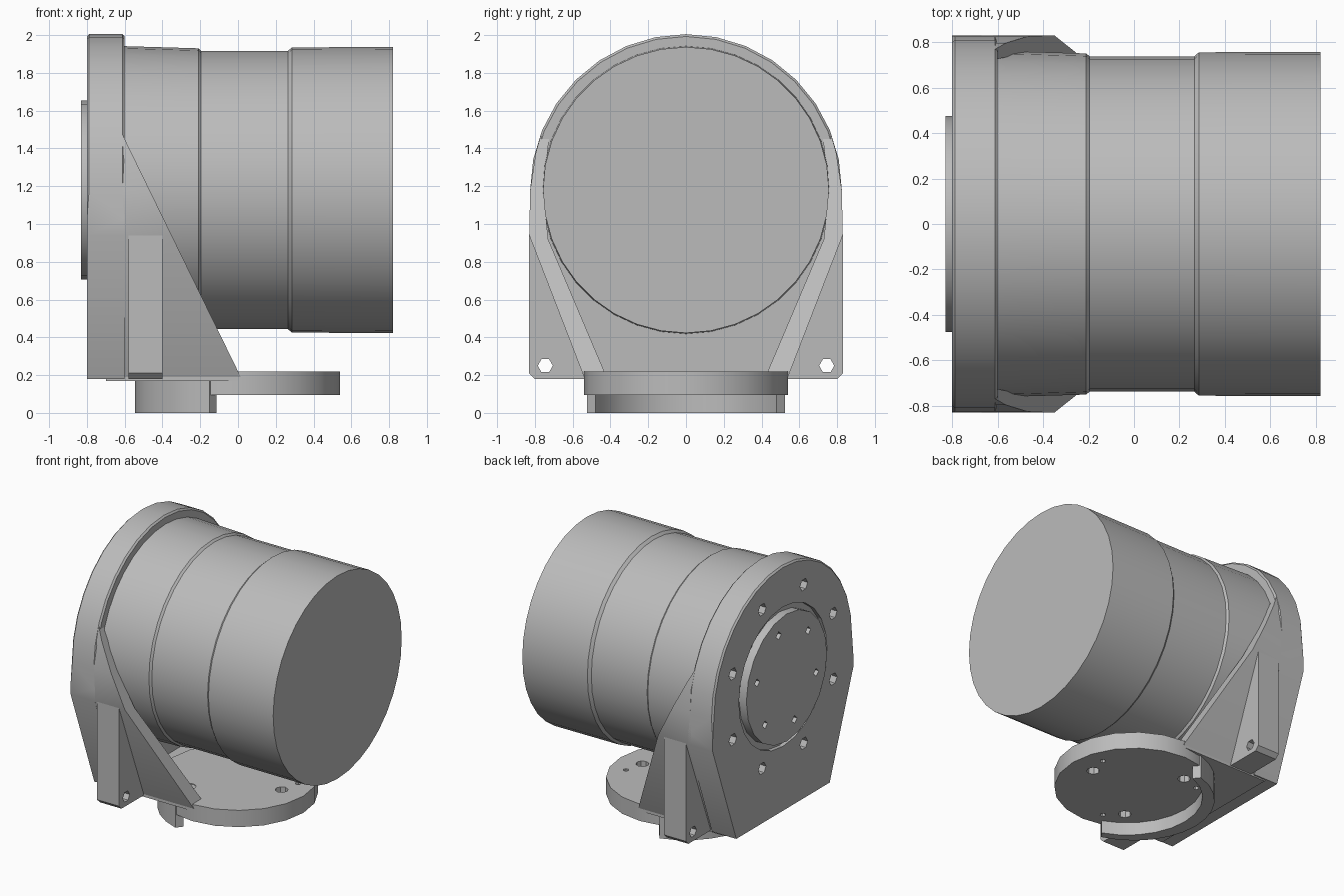
import bpy, bmesh
from math import sin, cos, pi, radians
from mathutils import Matrix, Vector

if "Cube" in bpy.data.objects:
    bpy.data.objects.remove(bpy.data.objects["Cube"], do_unlink=True)

grey = bpy.data.materials.new("plain grey")
grey.use_nodes = True
grey.diffuse_color = (0.5, 0.5, 0.5, 1)
grey.node_tree.nodes["Principled BSDF"].inputs["Base Color"].default_value = (0.5, 0.5, 0.5, 1)

AXIS_Z = 1.18   # height of the drum axis
BACK, FACE = -0.8, -0.6   # x range of the mounting flange


def finish(name, bm, smooth=True):
    bmesh.ops.recalc_face_normals(bm, faces=bm.faces)
    mesh = bpy.data.meshes.new(name)
    bm.to_mesh(mesh)
    bm.free()
    mesh.materials.append(grey)
    obj = bpy.data.objects.new(name, mesh)
    bpy.context.collection.objects.link(obj)
    bpy.ops.object.select_all(action='DESELECT')
    obj.select_set(True)
    bpy.context.view_layer.objects.active = obj
    if smooth:
        bpy.ops.object.shade_smooth_by_angle(angle=radians(28))
    return obj


def prism(outline, lo, hi, axis):
    """Extrude a 2D outline: (y, z) along x, or (x, y) along z."""
    bm = bmesh.new()
    place = (lambda a, b, t: (t, a, b)) if axis == 'x' else (lambda a, b, t: (a, b, t))
    face = bm.faces.new([bm.verts.new(place(a, b, lo)) for a, b in outline])
    top = bmesh.ops.extrude_face_region(bm, geom=[face])["geom"]
    step = Vector(place(0, 0, hi - lo))
    bmesh.ops.translate(bm, vec=step, verts=[v for v in top if isinstance(v, bmesh.types.BMVert)])
    return bm


def arc(r, start, end, n, ca=0, cb=0):
    angles = [radians(start + (end - start) * i / n) for i in range(n + 1)]
    return [(ca + r * cos(t), cb + r * sin(t)) for t in angles]


def circle(r, n, ca=0, cb=0):
    return arc(r, 0, 360, n, ca, cb)[:-1]


def cut(obj, bm):
    """Subtract a temporary cutter from a part."""
    cutter = finish("cutter", bm, False)
    cutter.hide_render = True
    mod = obj.modifiers.new("cut", 'BOOLEAN')
    mod.operation, mod.solver, mod.object = 'DIFFERENCE', 'EXACT', cutter
    bpy.context.view_layer.objects.active = obj
    bpy.ops.object.modifier_apply(modifier=mod.name)
    bpy.data.objects.remove(cutter, do_unlink=True)


def hole_ring(obj, radius, ring, count, lo, hi, axis, sides, cb=0, turn=0):
    for i in range(count):
        t = radians(turn) + 2 * pi * i / count
        cut(obj, prism(circle(radius, sides, ring * cos(t), cb + ring * sin(t)), lo, hi, axis))


# Drum: turned profile with a shallow band between two seams
profile = [(-0.62, 0), (-0.62, 0.762), (-0.21, 0.75), (-0.195, 0.737), (0.265, 0.737),
           (0.285, 0.755), (0.82, 0.757), (0.82, 0)]
bm = bmesh.new()
verts = [bm.verts.new((x, 0, AXIS_Z + r)) for x, r in profile]
edges = [bm.edges.new(pair) for pair in zip(verts, verts[1:])]
bmesh.ops.spin(bm, geom=verts + edges, cent=(0, 0, AXIS_Z), axis=(1, 0, 0),
               angle=2 * pi, steps=36, use_duplicate=False)
bmesh.ops.remove_doubles(bm, verts=bm.verts, dist=0.0005)
finish("drum", bm)

# Mounting flange: round head tapering to a narrow foot
outline = [(-0.55, 0.18), (0.55, 0.18), (0.83, 0.94)]
outline += arc(0.825, 0, 180, 16, 0, AXIS_Z) + [(-0.83, 0.94)]
bm = prism(outline, BACK, FACE, 'x')
rim = [e for e in bm.edges if all(v.co.z > 1 and abs(v.co.x - e.verts[0].co.x) < 0.01 for v in e.verts)]
bmesh.ops.bevel(bm, geom=rim, offset=0.012, segments=1, affect='EDGES')
flange = finish("mounting_flange", bm)
cut(flange, prism(circle(0.52, 24, 0, AXIS_Z), BACK - 0.1, BACK + 0.03, 'x'))
hole_ring(flange, 0.045, 0.64, 8, BACK - 0.1, BACK + 0.1, 'x', 6, AXIS_Z, 22.5)

# Rear cover disc with small screw holes
cover = finish("rear_cover", prism(circle(0.475, 20, 0, AXIS_Z), -0.83, BACK + 0.04, 'x'))
hole_ring(cover, 0.03, 0.36, 6, -0.9, -0.79, 'x', 4, AXIS_Z, 15)

# Leaning side braces, cut off along the slanted front edge, and bolt posts
wall = [(0.42, 0.19), (0.54, 0.19), (0.83, 0.94), (0.825, 1.18), (0.795, 1.38), (0.76, 1.5),
        (0.72, 1.5), (0.755, 1.18), (0.73, 0.92)]
post = [(0.45, 0.18), (0.80, 0.18), (0.83, 0.21), (0.83, 0.94), (0.76, 0.8)]
for side, s in (("left", 1), ("right", -1)):
    bm = prism([(y * s, z) for y, z in wall], FACE - 0.02, 0.02, 'x')
    cutline = bmesh.ops.bisect_plane(bm, geom=bm.verts[:] + bm.edges[:] + bm.faces[:],
                                     plane_co=(0, 0, 0.22), plane_no=(1.23, 0, 0.6),
                                     clear_outer=True)["geom_cut"]
    bmesh.ops.holes_fill(bm, edges=[e for e in cutline if isinstance(e, bmesh.types.BMEdge)])
    finish(side + "_brace", bm)
    pillar = finish(side + "_bolt_post", prism([(y * s, z) for y, z in post], -0.58, -0.4, 'x'))
    cut(pillar, prism(circle(0.04, 6, 0.745 * s, 0.25), -0.7, -0.3, 'x'))

# Floor between the braces
finish("floor", prism([(-0.7, -0.54), (0, -0.54), (0, 0.54), (-0.7, 0.54)], 0.17, 0.215, 'z'))

# Round base plate with bolt holes
base = finish("base_plate", prism(circle(0.54, 20), 0.095, 0.22, 'z'))
hole_ring(base, 0.045, 0.36, 3, 0, 0.3, 'z', 8)
hole_ring(base, 0.02, 0.42, 3, 0, 0.3, 'z', 6, 0, 20)

# Crescent locating rim under the rear half of the base
crescent = arc(0.545, 106, 254, 12) + arc(0.51, 250, 110, 10, 0.06)
finish("locating_rim", prism(crescent, 0, 0.18, 'z'))
